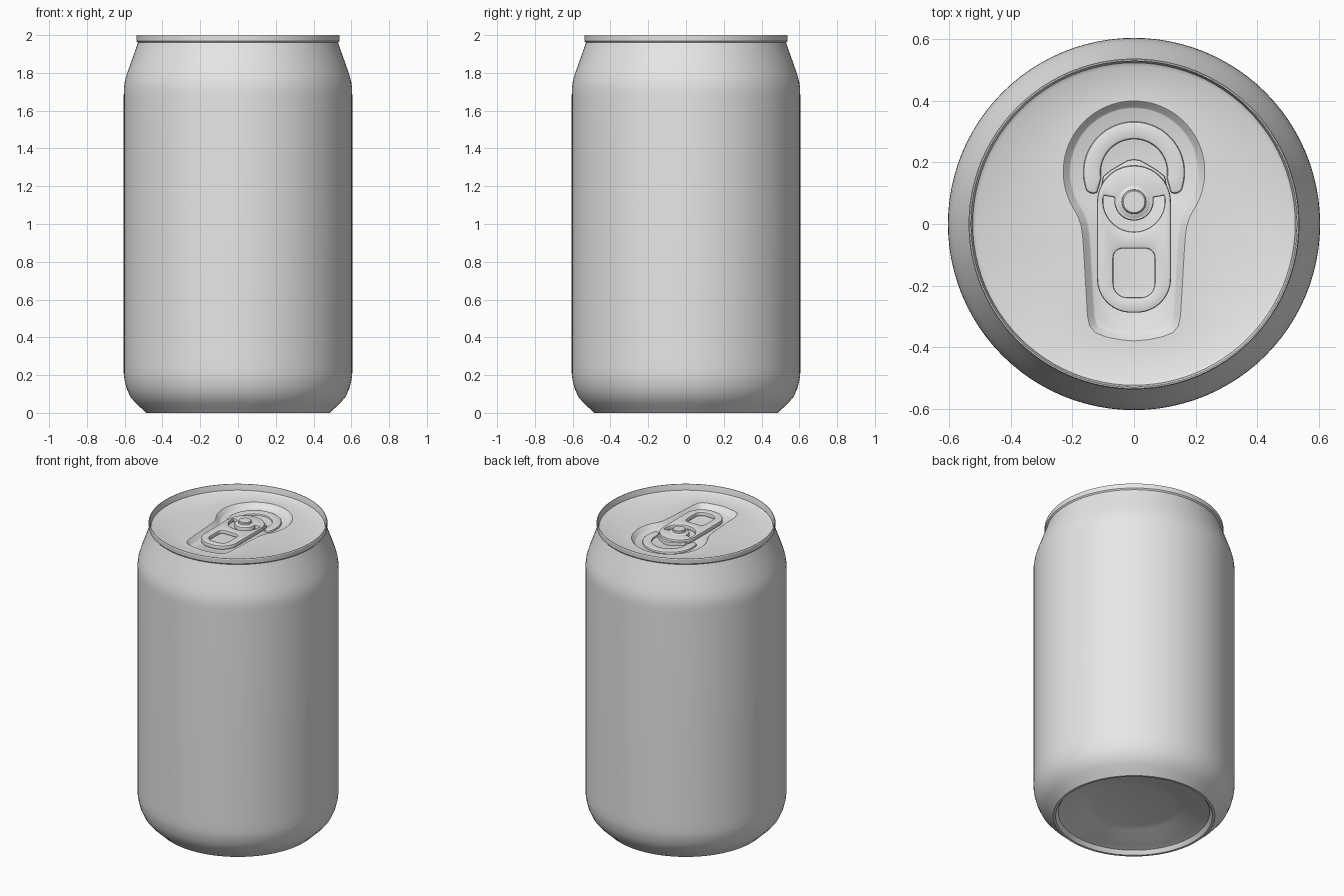
import bpy, bmesh, math
from mathutils import Vector

cube = bpy.data.objects.get("Cube")
if cube:
    bpy.data.objects.remove(cube, do_unlink=True)

metal = bpy.data.materials.new("plain_grey_metal")
metal.use_nodes = True
GREY = (0.8, 0.8, 0.8, 1)
metal.diffuse_color = GREY
metal.node_tree.nodes["Principled BSDF"].inputs["Base Color"].default_value = GREY


def finish(name, bm, up=False):
    """Turn a bmesh into a smooth-shaded object."""
    bmesh.ops.recalc_face_normals(bm, faces=bm.faces[:])
    if up and sum(f.normal.z * f.calc_area() for f in bm.faces) < 0:
        bmesh.ops.reverse_faces(bm, faces=bm.faces[:])
    mesh = bpy.data.meshes.new(name)
    bm.to_mesh(mesh)
    bm.free()
    mesh.materials.append(metal)
    ob = bpy.data.objects.new(name, mesh)
    bpy.context.collection.objects.link(ob)
    bpy.ops.object.select_all(action="DESELECT")
    ob.select_set(True)
    bpy.context.view_layer.objects.active = ob
    bpy.ops.object.shade_smooth_by_angle(angle=math.radians(32))
    return ob


def lathe(name, profile, steps=96, y=0):
    """Revolve (radius, height) points about a vertical axis."""
    bm = bmesh.new()
    vs = [bm.verts.new((r, y, z)) for r, z in profile]
    es = [bm.edges.new(pair) for pair in zip(vs, vs[1:])]
    bmesh.ops.spin(bm, geom=vs + es, cent=(0, y, 0), axis=(0, 0, 1),
                   angle=math.tau, steps=steps)
    bmesh.ops.remove_doubles(bm, verts=bm.verts[:], dist=1e-4)
    return finish(name, bm)


def arc(cx, cy, r, a0, a1, n=24):
    angles = [math.radians(a0 + (a1 - a0) * i / n) for i in range(n + 1)]
    return [Vector((cx + r * math.cos(a), cy + r * math.sin(a))) for a in angles]


def mirrored(half):
    """Close a right-hand half running from the top to the bottom centre."""
    half = [Vector(p) for p in half]
    left = [Vector((-p.x, p.y)) for p in half[1:-1]]
    return left + half[::-1]


def rounded_box(w, y0, y1, r_low, r_high):
    return (arc(w - r_high, y1 - r_high, r_high, 0, 90, 16)
            + arc(r_high - w, y1 - r_high, r_high, 90, 180, 16)
            + arc(r_low - w, y0 + r_low, r_low, 180, 270, 16)
            + arc(w - r_low, y0 + r_low, r_low, 270, 360, 16))


def clean(loop):
    return [p for i, p in enumerate(loop) if (p - loop[i - 1]).length > 1e-4]


def inset(loop, d):
    """Move a counter-clockwise outline inwards by d."""
    out = []
    for i, p in enumerate(loop):
        t = (loop[(i + 1) % len(loop)] - loop[i - 1]).normalized()
        out.append(p + Vector((-t.y, t.x)) * d)
    return out


def ring(bm, loop, z):
    return [bm.verts.new((p.x, p.y, z)) for p in loop]


def bridge(bm, a, b):
    for i in range(len(a)):
        bm.faces.new((a[i - 1], a[i], b[i], b[i - 1]))


def fill(bm, rings):
    edges = []
    for r in rings:
        for i in range(len(r)):
            edges.append(bm.edges.get((r[i - 1], r[i])) or bm.edges.new((r[i - 1], r[i])))
    bmesh.ops.triangle_fill(bm, edges=edges, use_beauty=True, normal=(0, 0, 1))


def plate(name, outline, z0, z1, soft, holes=()):
    """Flat plate with softened upper edges and optional holes."""
    bm = bmesh.new()
    tops, bases = [], []
    for k, loop in enumerate([outline, *holes]):
        loop = clean(loop)
        s = soft if k == 0 else -soft
        rings = [ring(bm, inset(loop, s), z1),
                 ring(bm, inset(loop, s * 0.3), z1 - soft * 0.3),
                 ring(bm, loop, z1 - soft), ring(bm, loop, z0)]
        for a, b in zip(rings, rings[1:]):
            bridge(bm, a, b)
        tops.append(rings[0])
        bases.append(rings[-1])
    fill(bm, tops)
    fill(bm, bases)
    return finish(name, bm)


# Can wall: domed base, rounded foot, straight side, shoulder and rim
lathe("can_body", [
    (0, 0.085), (0.24, 0.08), (0.29, 0.07), (0.36, 0.045), (0.42, 0.035),
    (0.455, 0.025), (0.472, 0), (0.487, 0), (0.505, 0.018), (0.54, 0.05),
    (0.57, 0.085), (0.59, 0.13), (0.601, 0.175), (0.605, 0.21), (0.605, 0.26),
    (0.605, 1.68), (0.604, 1.72), (0.599, 1.755), (0.588, 1.795),
    (0.565, 1.86), (0.54, 1.93), (0.53, 1.96), (0.537, 1.968), (0.538, 1.995),
    (0.535, 2.0), (0.531, 2.0), (0.528, 1.99), (0.524, 1.962)])

# Lid with a sunken keyhole panel
LID, FLOOR = 1.955, 1.925
keyhole = clean(mirrored(arc(0, 0.17, 0.23, 90, -30, 40) + [
    (0.183, 0.027), (0.172, -0.005), (0.167, -0.04), (0.164, -0.08),
    (0.157, -0.2), (0.151, -0.3), (0.144, -0.332), (0.125, -0.354),
    (0.09, -0.367), (0.045, -0.376), (0, -0.38)]))
bm = bmesh.new()
edge = ring(bm, clean(arc(0, 0, 0.524, 0, 360, 96)), 1.962)
lid_edge = ring(bm, clean(arc(0, 0, 0.512, 0, 360, 96)), LID)
bridge(bm, edge, lid_edge)
walls = [ring(bm, inset(keyhole, d), z) for d, z in
         ((0, LID), (0.004, LID - 0.003), (0.02, FLOOR + 0.003), (0.025, FLOOR))]
for a, b in zip(walls, walls[1:]):
    bridge(bm, a, b)
fill(bm, [lid_edge, walls[0]])
fill(bm, [walls[-1]])
finish("lid", bm, up=True)

# Raised crescent around the mouth
crescent = (arc(0, 0.168, 0.165, -18, 198, 48)
            + arc(-0.133, 0.125, 0.026, 190, 300, 8)
            + arc(0, 0.168, 0.108, 190, -10, 40)
            + arc(0.133, 0.125, 0.026, 240, 350, 8))
plate("mouth_crescent", crescent, FLOOR - 0.002, FLOOR + 0.012, 0.008)

# Pull tab: nose, ring plate with finger hole and curved slot, rivet
nose = mirrored([(0, 0.21), (0.02, 0.207), (0.045, 0.193), (0.075, 0.175),
                 (0.1, 0.155), (0.105, 0.13), (0.1, 0.1), (0, 0.1)])
plate("tab_nose", nose, FLOOR, 1.945, 0.005)
slot = arc(0, 0.075, 0.1, 170, 370, 36) + arc(0, 0.075, 0.064, 370, 170, 28)
finger_hole = rounded_box(0.067, -0.238, -0.08, 0.045, 0.03)
tab = rounded_box(0.12, -0.288, 0.19, 0.11, 0.119)
plate("pull_tab", tab, 1.936, 1.96, 0.007, [slot, finger_hole])
lathe("rivet", [(0, FLOOR), (0.052, FLOOR), (0.052, 1.96), (0.046, 1.964),
                (0.04, 1.965), (0.039, 1.976), (0.035, 1.98), (0, 1.98)],
      steps=40, y=0.072)
